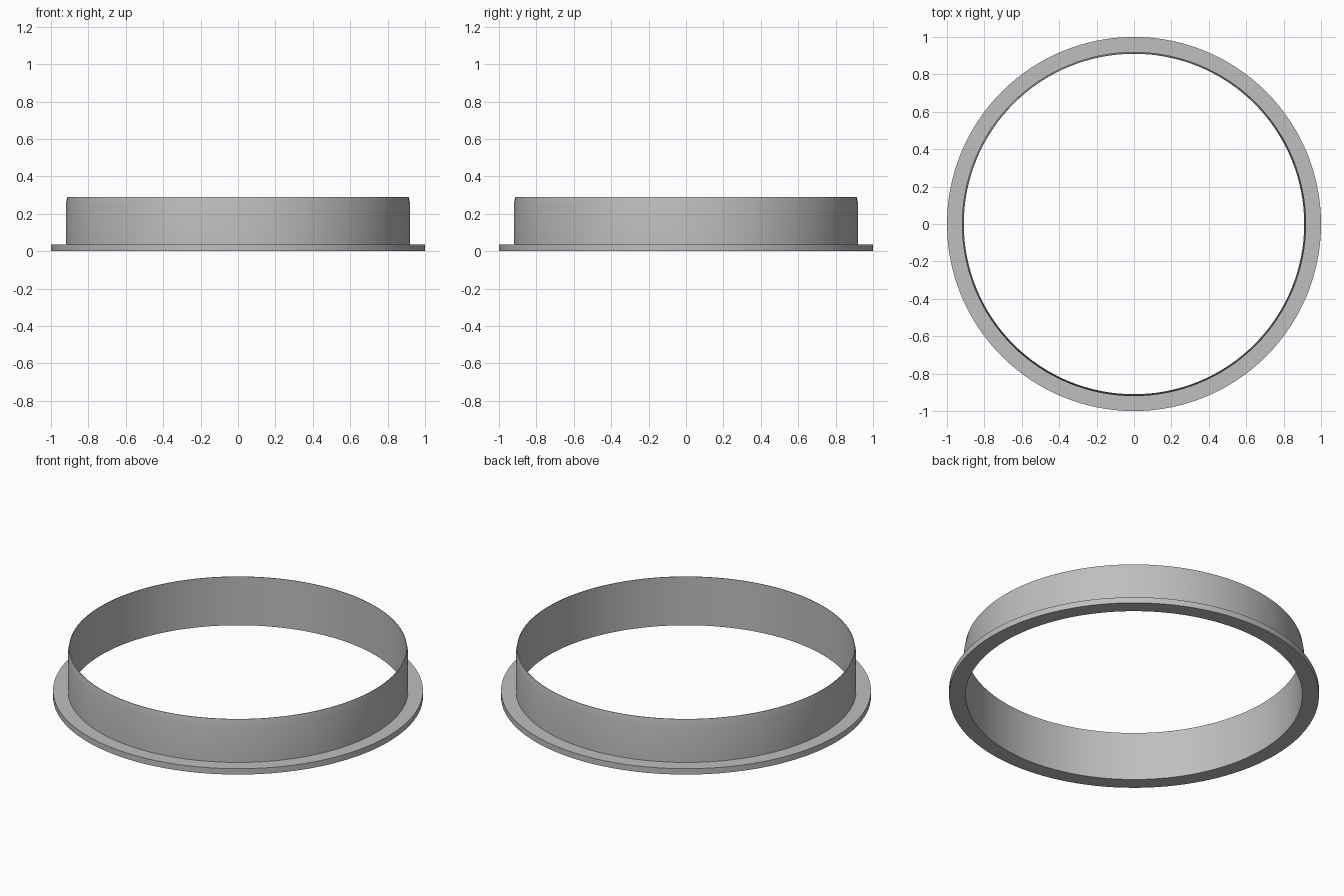
import bpy
import bmesh
import math

if "Cube" in bpy.data.objects:
    bpy.data.objects.remove(bpy.data.objects["Cube"], do_unlink=True)

SEGMENTS = 128

# Single grey material
grey = bpy.data.materials.new("plain_grey")
grey.use_nodes = True
colour = (0.52, 0.52, 0.52, 1)
grey.diffuse_color = colour
grey.node_tree.nodes["Principled BSDF"].inputs["Base Color"].default_value = colour


def lathe(name, profile):
    """Revolve a closed (radius, height) profile around z."""
    bm = bmesh.new()
    rings = []
    for i in range(SEGMENTS):
        a = 2 * math.pi * i / SEGMENTS
        rings.append([bm.verts.new((r * math.cos(a), r * math.sin(a), z))
                      for r, z in profile])
    n = len(profile)
    for i, ring in enumerate(rings):
        after = rings[(i + 1) % SEGMENTS]
        for j in range(n):
            k = (j + 1) % n
            bm.faces.new((ring[j], after[j], after[k], ring[k]))
    bmesh.ops.recalc_face_normals(bm, faces=bm.faces)
    mesh = bpy.data.meshes.new(name)
    bm.to_mesh(mesh)
    bm.free()
    mesh.materials.append(grey)
    obj = bpy.data.objects.new(name, mesh)
    bpy.context.collection.objects.link(obj)
    bpy.ops.object.select_all(action="DESELECT")
    obj.select_set(True)
    bpy.context.view_layer.objects.active = obj
    bpy.ops.object.shade_smooth_by_angle(angle=math.radians(30))
    return obj


# Flat flange and thin upright wall with a slightly tapered lip, in one piece
lathe("flanged_ring", [
    (0.91, 0), (1, 0), (1, 0.035), (0.92, 0.035),
    (0.92, 0.25), (0.913, 0.29), (0.91, 0.29),
])
